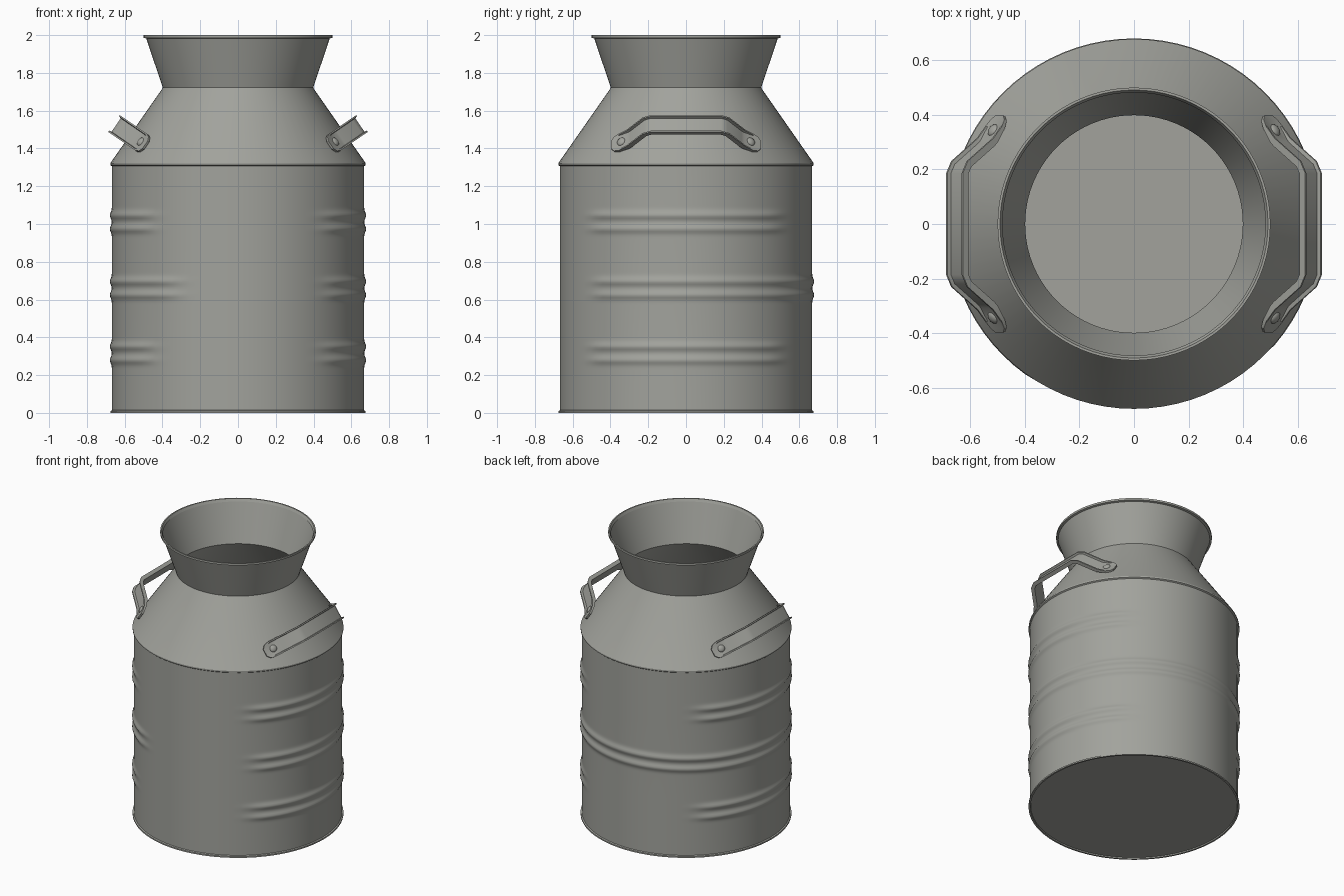
import bpy, bmesh, math
from mathutils import Vector

if "Cube" in bpy.data.objects:
    bpy.data.objects.remove(bpy.data.objects["Cube"])

metal = bpy.data.materials.new("dull_grey_metal")
metal.diffuse_color = (0.36, 0.365, 0.335, 1)
metal.use_nodes = True
metal.node_tree.nodes["Principled BSDF"].inputs["Base Color"].default_value = metal.diffuse_color
SEG = 80


def finish(bm, name, angle=30):
    me = bpy.data.meshes.new(name)
    bm.to_mesh(me)
    bm.free()
    ob = bpy.data.objects.new(name, me)
    bpy.context.collection.objects.link(ob)
    me.materials.append(metal)
    bpy.ops.object.select_all(action='DESELECT')
    ob.select_set(True)
    bpy.context.view_layer.objects.active = ob
    bpy.ops.object.shade_smooth_by_angle(angle=math.radians(angle))
    return ob


def smooth(t):
    t = max(0.0, min(1.0, t))
    return t * t * (3 - 2 * t)


def window(a, mid, half):
    """1 inside an arc around mid (degrees), fading to 0 at its ends."""
    d = abs((a - mid + 180) % 360 - 180)
    return smooth((half - d) / 14)


RIBS = (0.315, 0.66, 1.01)


def rib(z, a):
    """Bulge of the paired ribs; the middle pair also runs round the back."""
    out = 0
    for c in RIBS:
        w = max(window(a, 0, 54), window(a, 180, 54))
        if c == 0.66:
            w = window(a, 98, 150)
        out += w * sum(math.exp(-((z - c - s) / 0.02) ** 2) for s in (-0.036, 0.036))
    return 0.011 * out


# can body: one lathed shell from base to rim
profile = [(0.662, 0.008), (0.664, 0.0), (0.676, 0.0), (0.676, 0.01), (0.668, 0.014)]
for c in RIBS:
    profile += [(0.668, c - 0.09 + 0.01 * i) for i in range(19)]
profile += [(0.668, 1.306), (0.676, 1.312), (0.676, 1.322), (0.402, 1.715), (0.398, 1.722),
            (0.486, 1.982), (0.499, 1.986), (0.499, 2.0), (0.49, 2.0), (0.481, 1.982)]
bm = bmesh.new()
rings = []
for r, z in profile:
    ring = []
    for i in range(SEG):
        t = 2 * math.pi * i / SEG
        rr = r + (rib(z, math.degrees(t)) if 0.1 < z < 1.2 else 0)
        ring.append(bm.verts.new((rr * math.cos(t), rr * math.sin(t), z)))
    rings.append(ring)
for a, b in zip(rings, rings[1:]):
    for i in range(SEG):
        j = (i + 1) % SEG
        bm.faces.new((a[i], a[j], b[j], b[i]))
bm.faces.new(rings[0][::-1])
finish(bm, "can_body")

# strap handles: a lipped channel swept along a bent path on the shoulder
N = Vector((0.824, 0, 0.566))     # away from the shoulder
T = Vector((-0.566, 0, 0.824))    # up the shoulder
O = Vector((0.505, 0, 1.428))
Y = Vector((0, 1, 0))
# half path: along y, height off shoulder, half width, lip height
half = [(0.392, -0.026, 0.024, 0.0), (0.376, -0.017, 0.045, 0.0), (0.35, -0.003, 0.054, 0.003),
        (0.30, 0.028, 0.054, 0.012), (0.285, 0.043, 0.054, 0.014), (0.21, 0.145, 0.054, 0.014),
        (0.185, 0.158, 0.054, 0.014)]
path = half + [(-y, n, w, l) for y, n, w, l in reversed(half)]


def handle(side, name):
    bm = bmesh.new()
    loops = []
    th = 0.012
    for k, (y, n, w, l) in enumerate(path):
        p, q = path[max(k - 1, 0)], path[min(k + 1, len(path) - 1)]
        d = Vector((q[0] - p[0], q[1] - p[1])).normalized()
        up = N * -d.x + Y * d.y      # strap normal within the path plane
        c = O + Y * y + N * n
        sec = [(-w, 0), (w, 0), (w, th + l), (w - 0.008, th + l),
               (w - 0.011, th), (-w + 0.011, th), (-w + 0.008, th + l), (-w, th + l)]
        ring = []
        for s, h in sec:
            v = c + T * s + up * h
            ring.append(bm.verts.new((v.x * side, v.y, v.z)))
        loops.append(ring)
    for a, b in zip(loops, loops[1:]):
        for i in range(8):
            j = (i + 1) % 8
            bm.faces.new((a[i], a[j], b[j], b[i]))
    bm.faces.new(loops[0])
    bm.faces.new(loops[-1])
    bmesh.ops.recalc_face_normals(bm, faces=bm.faces)
    finish(bm, name)


def rivet(side, end, name):
    """Domed rivet head on a handle foot."""
    bm = bmesh.new()
    bmesh.ops.create_uvsphere(bm, u_segments=16, v_segments=8, radius=0.025)
    nrm = (N + Y * end * 0.55).normalized()
    nrm.x *= side
    q = nrm.to_track_quat('Z', 'Y')
    pos = O + Y * 0.342 * end + N * 0.012
    pos.x *= side
    for v in bm.verts:
        v.co.z *= 0.55
        v.co = q @ v.co + pos
    finish(bm, name, 60)


for side, label in ((1, "right"), (-1, "left")):
    handle(side, label + "_handle")
    for end, e in ((-1, "front"), (1, "back")):
        rivet(side, end, f"{label}_{e}_rivet")
